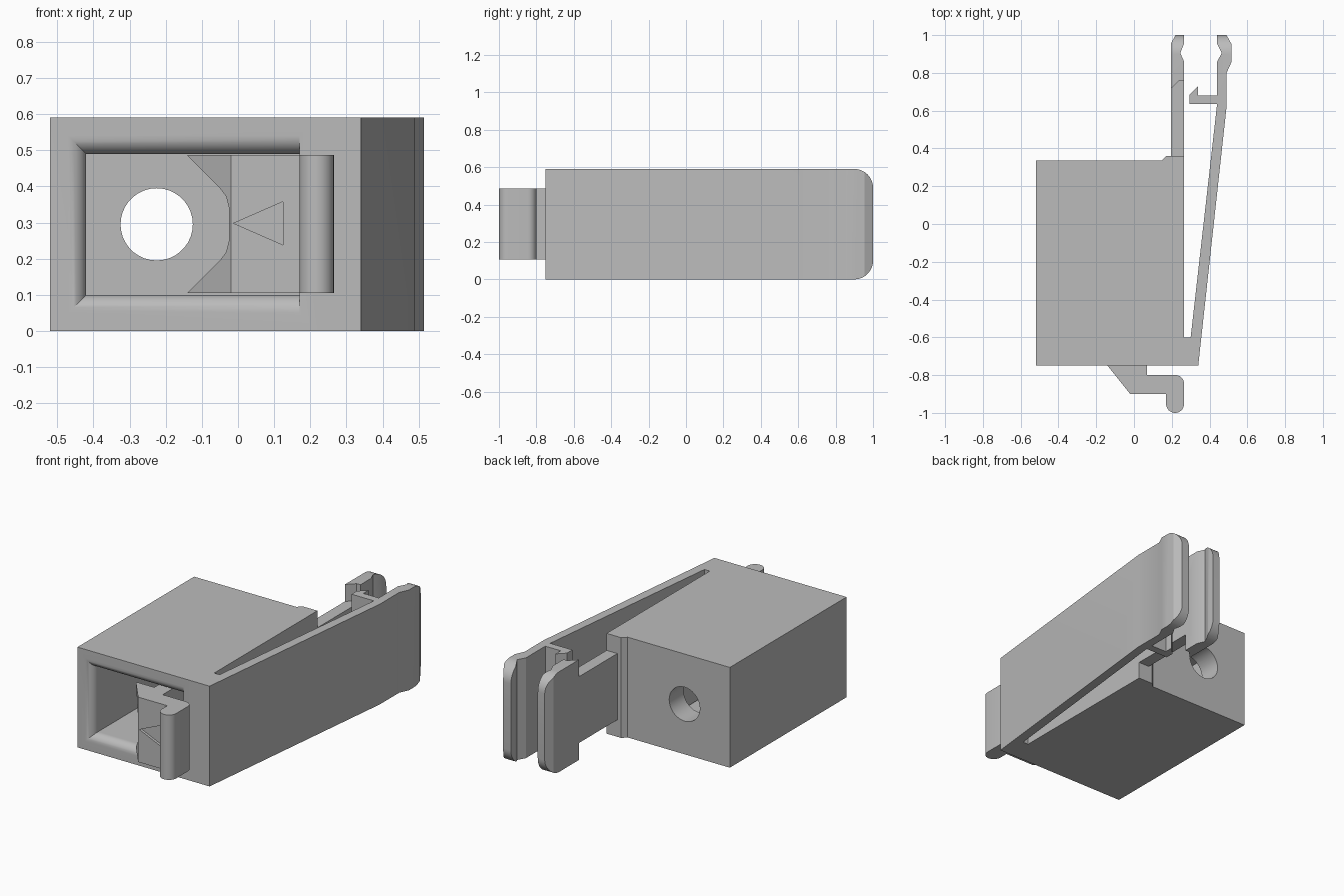
import bpy, bmesh, math
from mathutils import Vector

if "Cube" in bpy.data.objects:
    bpy.data.objects.remove(bpy.data.objects["Cube"], do_unlink=True)

H = 0.59          # full height
MID = H / 2

grey = bpy.data.materials.new("plain grey plastic")
grey.use_nodes = True
COLOR = (0.5, 0.5, 0.5, 1)
grey.diffuse_color = COLOR
grey.node_tree.nodes["Principled BSDF"].inputs["Base Color"].default_value = COLOR


def loft(name, rings):
    """Solid skinned through rings of equal point count."""
    bm = bmesh.new()
    rows = [[bm.verts.new(p) for p in ring] for ring in rings]
    n = len(rows[0])
    for a, b in zip(rows, rows[1:]):
        for i in range(n):
            j = (i + 1) % n
            bm.faces.new((a[i], a[j], b[j], b[i]))
    bm.faces.new(rows[0])
    bm.faces.new(rows[-1])
    bmesh.ops.recalc_face_normals(bm, faces=bm.faces)
    mesh = bpy.data.meshes.new(name)
    bm.to_mesh(mesh)
    bm.free()
    mesh.materials.append(grey)
    obj = bpy.data.objects.new(name, mesh)
    bpy.context.collection.objects.link(obj)
    return obj


def prism(name, pts, lo, hi, axis="z"):
    """Extrude a 2D outline along an axis; the outline uses the other two axes in order."""
    k = "xyz".index(axis)

    def place(p, h):
        q = list(p)
        q.insert(k, h)
        return q
    return loft(name, [[place(p, h) for p in pts] for h in (lo, hi)])


def box(name, x0, x1, y0, y1, z0, z1):
    return prism(name, [(x0, y0), (x1, y0), (x1, y1), (x0, y1)], z0, z1)


def arc(cx, cy, r, start, end, steps=10):
    angles = [math.radians(start + (end - start) * i / steps) for i in range(steps + 1)]
    return [(cx + r * math.cos(a), cy + r * math.sin(a)) for a in angles]


def combine(obj, other, operation):
    """Apply a boolean and discard the tool object."""
    mod = obj.modifiers.new("join", "BOOLEAN")
    mod.operation, mod.solver, mod.object = operation, "EXACT", other
    bpy.context.view_layer.objects.active = obj
    bpy.ops.object.modifier_apply(modifier=mod.name)
    bpy.data.objects.remove(other, do_unlink=True)


def round_end(obj, r=0.1):
    """Round the upper and lower corners at the rear end."""
    pts = [(-0.9, 0)] + arc(1 - r, r, r, -90, 0) + arc(1 - r, H - r, r, 0, 90) + [(-0.9, H)]
    combine(obj, prism("end_rounder", pts, -1, 1, "x"), "INTERSECT")


# Main block with a small rib at the rear corner
housing = prism("housing", [
    (-0.52, -0.75), (0.265, -0.75), (0.265, 0.36), (0.17, 0.36),
    (0.145, 0.335), (-0.52, 0.335)], 0, H)

# Spring lever with its hook and flared finger tab
lever = prism("spring_lever", [
    (0.22, -0.75), (0.34, -0.75), (0.49, 0.62), (0.49, 0.8), (0.515, 0.855),
    (0.515, 0.955), (0.49, 1), (0.44, 1), (0.44, 0.955), (0.465, 0.905),
    (0.44, 0.86), (0.44, 0.68), (0.34, 0.68), (0.34, 0.73), (0.295, 0.685),
    (0.295, 0.635), (0.44, 0.635), (0.3, -0.6), (0.22, -0.6)], 0, H)
round_end(lever)

# Fixed rear arm and its taller finger tab
arm = box("rear_arm", 0.195, 0.265, 0.3, 0.8, 0.1, 0.49)
tab = prism("rear_tab", [
    (0.195, 0.715), (0.24, 0.76), (0.265, 0.76), (0.265, 0.86), (0.245, 0.905),
    (0.265, 0.955), (0.265, 1), (0.22, 1), (0.195, 0.955)], 0, H)
round_end(tab)
combine(arm, tab, "UNION")
for part in (lever, arm):
    combine(housing, part, "UNION")

# Socket with a rounded lip on three sides
R = 0.05
rings = []
for y, o in [(-0.8, R)] + [
        (-0.75 + R * (1 - math.cos(t)), R * (1 - math.sin(t)))
        for t in [math.pi / 2 * i / 10 for i in range(11)]] + [(0.2, 0)]:
    rings.append([(-0.42 - o, y, 0.1 - o), (0.17, y, 0.1 - o),
                  (0.17, y, 0.49 + o), (-0.42 - o, y, 0.49 + o)])
combine(housing, loft("socket_cutter", rings), "DIFFERENCE")

# Round hole through the back wall
hole = prism("hole_cutter", arc(-0.225, MID, 0.1, 0, 350, 35), 0.1, 0.5, "y")
combine(housing, hole, "DIFFERENCE")

# Latch: arm in the socket, ramped catch and rounded finger grip
latch = prism("front_latch", [(-0.14, -0.75), (-0.02, -0.9), (0.17, -0.9)]
              + arc(0.2175, -0.9525, 0.0475, 180, 360, 16)
              + arc(0.22, -0.845, 0.045, 0, 90)
              + [(0.07, -0.8), (0.07, 0.25), (-0.02, 0.25), (-0.02, -0.75)],
              0.105, 0.487)

# Flared notch through the catch
half = [(-0.3, 0.27), (-0.145, 0.195), (-0.05, 0.1), (-0.033, 0.077), (-0.025, 0.045)]
notch = [(x, MID + z) for x, z in half] + [(x, MID - z) for x, z in reversed(half)]
combine(latch, prism("notch_cutter", notch, -0.95, -0.7, "y"), "DIFFERENCE")

# Recessed triangular arrow on the latch face
arrow = [(-0.012, MID + 0.003), (0.125, MID + 0.063), (0.125, MID - 0.057)]
combine(latch, prism("arrow_cutter", arrow, -0.95, -0.885, "y"), "DIFFERENCE")

# Smooth the curves, keep the edges sharp
for obj in (housing, latch):
    bpy.ops.object.select_all(action="DESELECT")
    obj.select_set(True)
    bpy.context.view_layer.objects.active = obj
    bpy.ops.object.shade_smooth_by_angle(angle=math.radians(25))
